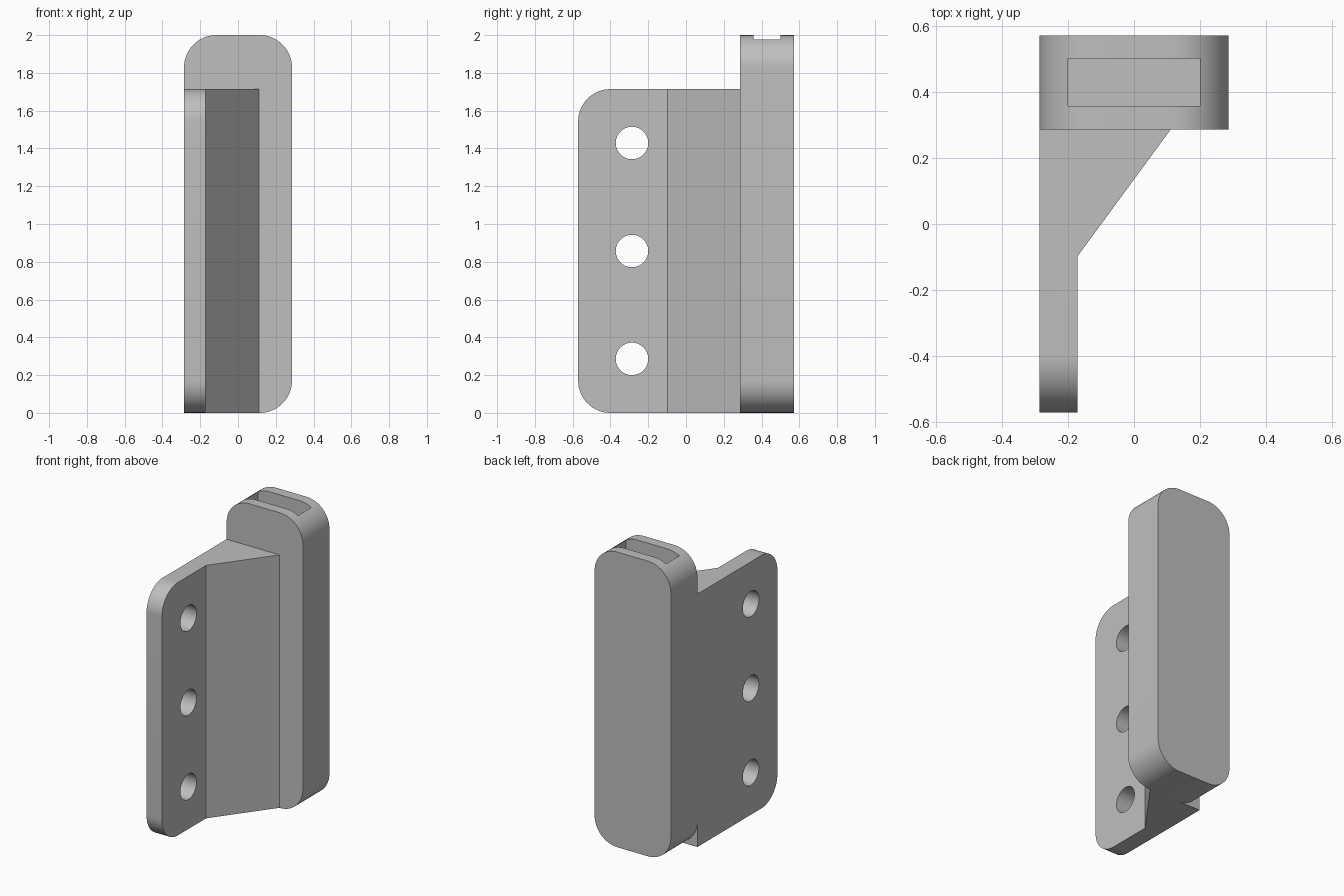
import bpy
import bmesh
import math
from mathutils import Matrix, Vector

cube = bpy.data.objects.get("Cube")
if cube:
    bpy.data.objects.remove(cube, do_unlink=True)

# Dimensions
HALF_X, HALF_Y = 0.286, 0.571
POST_FRONT = 0.286
PLATE_TOP, POST_TOP = 1.714, 2.0
PLATE_INNER = -0.171
CORNER = 0.171
HOLE_RADIUS = 0.086

grey = bpy.data.materials.new("plain grey")
grey.use_nodes = True
colour = (0.52, 0.52, 0.52, 1)
grey.diffuse_color = colour
grey.node_tree.nodes["Principled BSDF"].inputs["Base Color"].default_value = colour


def make_object(name, bm):
    bmesh.ops.recalc_face_normals(bm, faces=bm.faces)
    mesh = bpy.data.meshes.new(name)
    bm.to_mesh(mesh)
    bm.free()
    obj = bpy.data.objects.new(name, mesh)
    bpy.context.collection.objects.link(obj)
    mesh.materials.append(grey)
    return obj


def prism(outline, bottom, top):
    """Extrude a plan outline upwards."""
    bm = bmesh.new()
    face = bm.faces.new([bm.verts.new((x, y, bottom)) for x, y in outline])
    result = bmesh.ops.extrude_face_region(bm, geom=[face])
    verts = [v for v in result["geom"] if isinstance(v, bmesh.types.BMVert)]
    bmesh.ops.translate(bm, verts=verts, vec=(0, 0, top - bottom))
    return bm


def rectangle(x0, x1, y0, y1):
    return [(x0, y0), (x1, y0), (x1, y1), (x0, y1)]


def round_edges(bm, rule):
    edges = [e for e in bm.edges if rule(*(v.co for v in e.verts))]
    bmesh.ops.bevel(bm, geom=edges, offset=CORNER, segments=16,
                    profile=0.5, affect="EDGES")


def cut(obj, cutter):
    cutter.hide_render = True
    mod = obj.modifiers.new("cut", "BOOLEAN")
    mod.operation = "DIFFERENCE"
    mod.solver = "EXACT"
    mod.object = cutter
    bpy.context.view_layer.objects.active = obj
    bpy.ops.object.modifier_apply(modifier=mod.name)
    bpy.data.objects.remove(cutter, do_unlink=True)


def finish(obj):
    bpy.ops.object.select_all(action="DESELECT")
    obj.select_set(True)
    bpy.context.view_layer.objects.active = obj
    bpy.ops.object.shade_smooth_by_angle(angle=math.radians(25))


# Upright post, rounded along its depth
bm = prism(rectangle(-HALF_X, HALF_X, POST_FRONT, HALF_Y), 0, POST_TOP)
round_edges(bm, lambda a, b: abs(a.y - b.y) > 0.1)
post = make_object("post", bm)

# Slot sunk into the top of the post
cut(post, make_object("slot_cutter",
                      prism(rectangle(-0.2, 0.2, 0.357, 0.5), 0.086, POST_TOP + 0.1)))
finish(post)

# Mounting plate widening into the sloped brace
outline = [(-HALF_X, -HALF_Y), (PLATE_INNER, -HALF_Y), (PLATE_INNER, -0.098),
           (0.111, POST_FRONT), (-HALF_X, POST_FRONT)]
bm = prism(outline, 0, PLATE_TOP)
round_edges(bm, lambda a, b: max(a.y, b.y) < -0.5 and abs(a.x - b.x) > 0.05)
plate = make_object("mounting_plate", bm)

# Three screw holes through the plate
for z in (0.286, 0.857, 1.429):
    bm = bmesh.new()
    bmesh.ops.create_cone(
        bm, cap_ends=True, segments=48, radius1=HOLE_RADIUS, radius2=HOLE_RADIUS,
        depth=0.4,
        matrix=Matrix.Translation(Vector((-0.23, -0.286, z)))
        @ Matrix.Rotation(math.pi / 2, 4, "Y"))
    cut(plate, make_object("hole_cutter", bm))
finish(plate)
